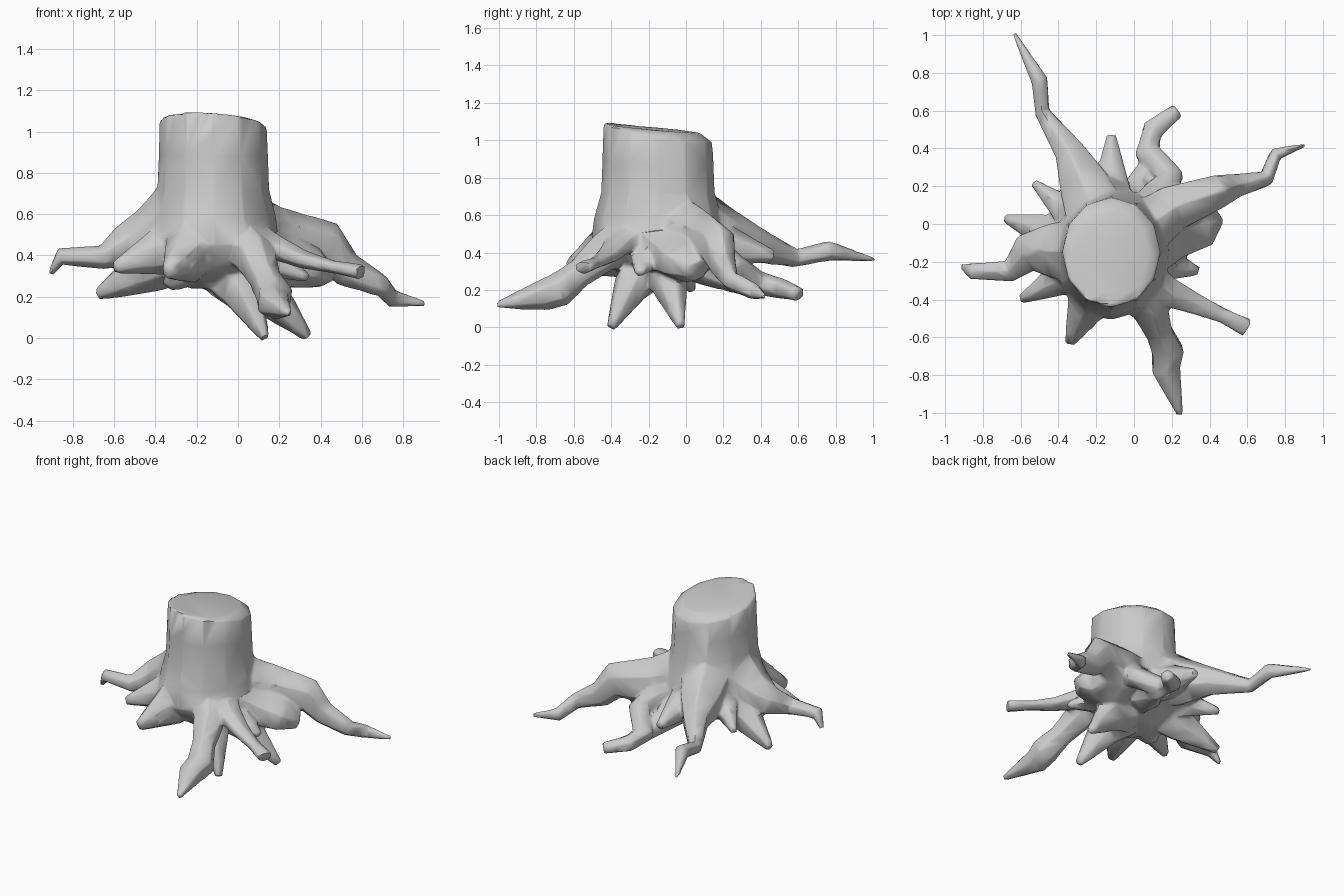
import bpy, bmesh
from math import sin, cos, pi
from mathutils import Vector

if "Cube" in bpy.data.objects:
    bpy.data.objects.remove(bpy.data.objects["Cube"])

AXIS = Vector((-.12, -.15, 0))
bm = bmesh.new()


def loft(rings, capped_end=True):
    for a, b in zip(rings, rings[1:]):
        n = len(a)
        for i in range(n):
            j = (i + 1) % n
            bm.faces.new((a[i], a[j], b[j], b[i]))
    bm.faces.new(rings[0])
    bm.faces.new(rings[-1])


def root(path, tall=1.0, lift=.1, sides=6):
    """Loft along (x, y, z, half width) stations; a buried base inside the trunk is added."""
    pts = [Vector(p[:3]) for p in path]
    widths = [p[3] for p in path]
    base = pts[0].lerp(Vector((AXIS.x, AXIS.y, pts[0].z)), .62)
    base.z += lift
    pts.insert(0, base)
    widths.insert(0, widths[0] * 1.3)
    rings = []
    for k, w in enumerate(widths):
        t = (pts[min(k + 1, len(pts) - 1)] - pts[max(k - 1, 0)]).normalized()
        side = Vector((-t.y, t.x, 0)).normalized()
        up = t.cross(side)
        rings.append([bm.verts.new(pts[k] + side * w * cos(a) + up * w * tall * sin(a))
                      for a in (2 * pi * i / sides + pi / 2 for i in range(sides))])
    loft(rings)


def spur(tip, width, tall=1.15, lift=.1):
    """Short root from the trunk flare, tapering to a blunt tip."""
    tip = Vector(tip)
    mid = tip.lerp(Vector((AXIS.x, AXIS.y, .5)), .45)
    root([(*mid, width), (*tip, width * .25)], tall, lift)


# trunk: stacked rings, tilted rim and a flatter inner ring on the cut
rings = []
for z, r, slope in [(.24, .11, 0), (.34, .25, 0), (.45, .32, 0), (.58, .305, 0), (.72, .272, 0),
                    (.88, .265, 0), (1.04, .26, .18), (1.06, .2, .09)]:
    ring = []
    for i in range(12):
        dx, dy = r * cos(i * pi / 6), 1.12 * r * sin(i * pi / 6)
        ring.append(bm.verts.new((AXIS.x + dx, AXIS.y + dy, z - slope * (dy + .4 * dx))))
    rings.append(ring)
loft(rings)

# back left root
root([(-.26, .2, .48, .15), (-.34, .38, .44, .09), (-.485, .59, .37, .045),
      (-.50, .76, .41, .05), (-.635, 1.01, .36, .012)], 1.1)
# back root
root([(.12, .14, .42, .10), (.19, .25, .33, .08), (.07, .38, .24, .075),
      (.10, .50, .21, .065), (.23, .6, .18, .045)], .9)
# right root
root([(.2, .08, .46, .14), (.44, .17, .44, .10), (.53, .20, .33, .07),
      (.70, .24, .25, .045), (.75, .37, .19, .038), (.91, .42, .165, .012)], 1.25, .04)
# front right root
root([(.18, -.36, .44, .09), (.32, -.42, .38, .065), (.46, -.48, .345, .045),
      (.60, -.55, .32, .055)], .7)
# front root
root([(.08, -.44, .40, .11), (.13, -.57, .29, .08), (.18, -.68, .20, .095),
      (.17, -.77, .17, .085), (.245, -1.01, .12, .018)])
# left root
root([(-.42, -.14, .49, .16), (-.56, -.15, .44, .115), (-.66, -.25, .39, .065),
      (-.86, -.25, .395, .048), (-.91, -.225, .31, .018)], .9, .14)
# buttress under the right root
root([(.2, -.02, .38, .19), (.36, 0, .34, .14), (.42, .06, .30, .08)], .75, .08)

# spurs around the flare: front left, front, left front, left back, back left, back
spur((-.34, -.63, .32), .12, 1.3, .14)
spur((-.24, -.55, .34), .09, 1.2, .14)
spur((-.60, -.40, .34), .10, 1.2, .12)
spur((-.68, .03, .21), .11)
spur((-.53, .22, .36), .09)
spur((-.12, .47, .38), .11)
spur((.10, .38, .18), .10)
spur((.34, -.25, .29), .11, .8)
# spurs underneath
spur((.34, -.03, .005), .10)
spur((.13, -.40, 0), .10)
spur((-.34, -.22, .25), .15, .9, .05)

# fuse all roots into one skin, soften, then bring back to low-poly
bmesh.ops.recalc_face_normals(bm, faces=bm.faces)
me = bpy.data.meshes.new("tree_stump")
bm.to_mesh(me)
bm.free()
stump = bpy.data.objects.new("tree_stump", me)
bpy.context.collection.objects.link(stump)
bpy.context.view_layer.objects.active = stump
stump.select_set(True)
fuse = stump.modifiers.new("fuse", 'REMESH')
fuse.mode = 'VOXEL'
fuse.voxel_size = .012
soft = stump.modifiers.new("soften", 'SMOOTH')
soft.factor, soft.iterations = .5, 3
thin = stump.modifiers.new("simplify", 'DECIMATE')
thin.ratio = .04
for name in ("fuse", "soften", "simplify"):
    bpy.ops.object.modifier_apply(modifier=name)
bpy.ops.object.shade_smooth_by_angle(angle=1.0)
